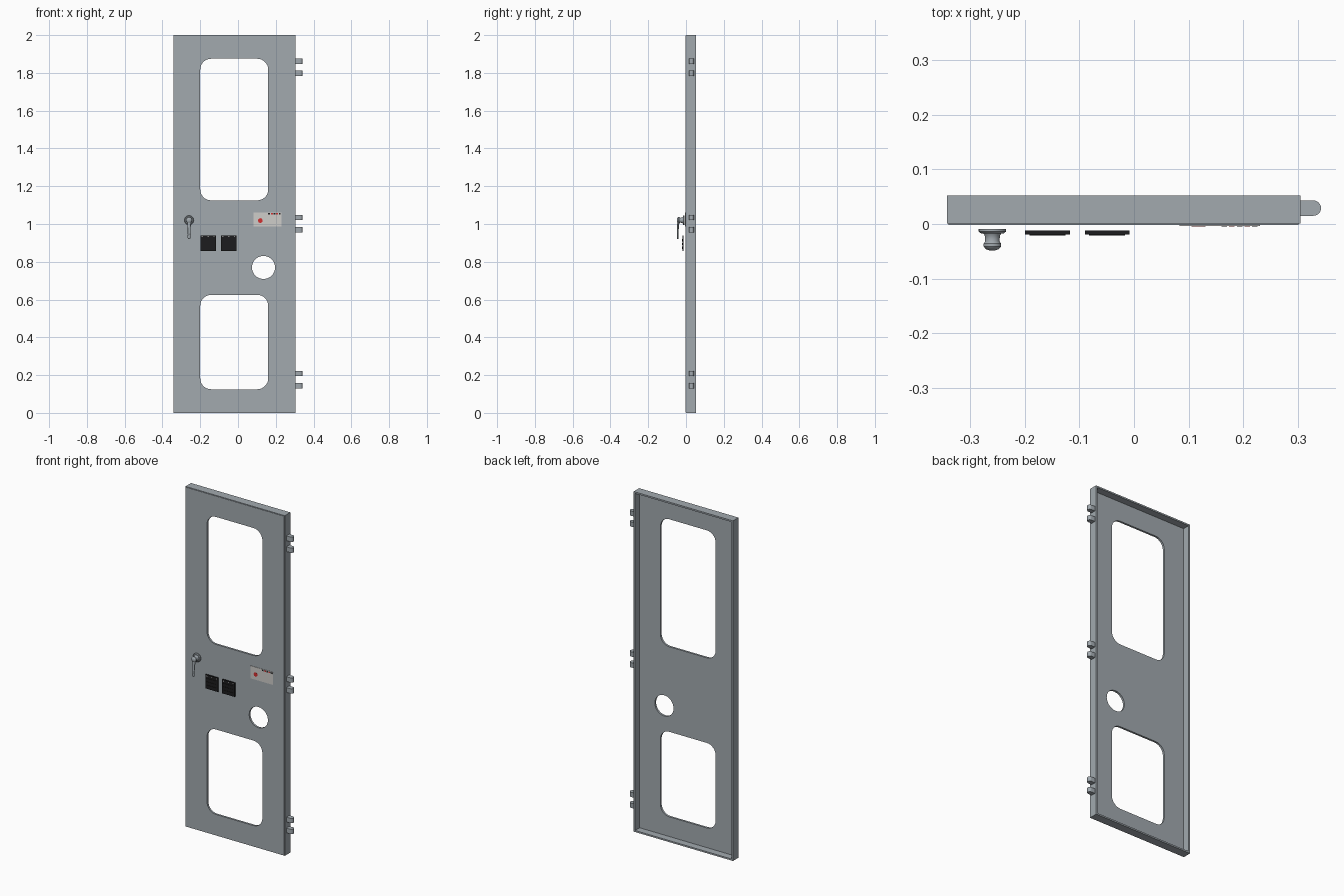
import bpy, bmesh, math
from mathutils import Matrix, Vector

if "Cube" in bpy.data.objects:
    bpy.data.objects.remove(bpy.data.objects["Cube"])


def material(name, rgb):
    m = bpy.data.materials.new(name)
    m.use_nodes = True
    m.diffuse_color = (*rgb, 1)
    m.node_tree.nodes["Principled BSDF"].inputs["Base Color"].default_value = (*rgb, 1)
    return m


STEEL = material("steel grey", (0.36, 0.40, 0.43))
BLACK = material("black", (0.012, 0.012, 0.013))
LABEL = material("label grey", (0.62, 0.61, 0.59))
RED = material("red", (0.65, 0.03, 0.03))
WHITE = material("white", (0.8, 0.8, 0.8))


def finish(name, bm, mat, smooth=False):
    bmesh.ops.recalc_face_normals(bm, faces=bm.faces)
    mesh = bpy.data.meshes.new(name)
    bm.to_mesh(mesh)
    bm.free()
    mesh.materials.append(mat)
    ob = bpy.data.objects.new(name, mesh)
    bpy.context.collection.objects.link(ob)
    if smooth:
        bpy.ops.object.select_all(action='DESELECT')
        ob.select_set(True)
        bpy.context.view_layer.objects.active = ob
        bpy.ops.object.shade_smooth_by_angle(angle=math.radians(35))
    return ob


def box_mesh(x, y, z):
    bm = bmesh.new()
    size = [b - a for a, b in (x, y, z)]
    mid = Vector([(a + b) / 2 for a, b in (x, y, z)])
    bmesh.ops.create_cube(bm, size=1, matrix=Matrix.Translation(mid) @ Matrix.Diagonal((*size, 1)))
    return bm


def box(name, x, y, z, mat):
    return finish(name, box_mesh(x, y, z), mat)


def extrude(name, points, vec, mat, smooth=True):
    """Prism from a closed outline."""
    bm = bmesh.new()
    face = bm.faces.new([bm.verts.new(p) for p in points])
    top = bmesh.ops.extrude_face_region(bm, geom=[face])["geom"]
    bmesh.ops.translate(bm, vec=vec, verts=[v for v in top if isinstance(v, bmesh.types.BMVert)])
    return finish(name, bm, mat, smooth)


def rounded(x, z, r, steps=8):
    """Rounded rectangle outline as (x, z) pairs."""
    corners = [(x[1] - r, z[1] - r), (x[0] + r, z[1] - r), (x[0] + r, z[0] + r), (x[1] - r, z[0] + r)]
    out = []
    for k, (cx, cz) in enumerate(corners):
        for i in range(steps):
            a = math.pi / 2 * (k + i / (steps - 1))
            out.append((cx + r * math.cos(a), cz + r * math.sin(a)))
    return out


def circle(cx, cz, r, n=40):
    return [(cx + r * math.cos(2 * math.pi * i / n), cz + r * math.sin(2 * math.pi * i / n)) for i in range(n)]


def lathe(name, cx, cz, profile, mat, n=28):
    """Turn (radius, y) pairs around an axis along y."""
    bm = bmesh.new()
    rings = [[bm.verts.new((px, y, pz)) for px, pz in circle(cx, cz, r, n)] for r, y in profile]
    for a, b in zip(rings, rings[1:]):
        for i in range(n):
            j = (i + 1) % n
            bm.faces.new((a[i], a[j], b[j], b[i]))
    bm.faces.new(rings[0])
    bm.faces.new(rings[-1])
    return finish(name, bm, mat, True)


# Door: a shallow tray open at the back, with chamfered front edges
FRONT, BACK, SKIN = -0.002, 0.052, 0.012
bm = box_mesh((-0.342, 0.304), (FRONT, BACK), (0, 2))
front = min(bm.faces, key=lambda f: f.calc_center_median().y)
bmesh.ops.bevel(bm, geom=list(front.edges), offset=0.003, segments=2, affect='EDGES')
back = max(bm.faces, key=lambda f: f.calc_center_median().y)
bmesh.ops.inset_region(bm, faces=[back], thickness=0.013)
floor = bmesh.ops.extrude_face_region(bm, geom=[back])["geom"]
bmesh.ops.translate(bm, vec=(0, FRONT + SKIN - BACK, 0),
                    verts=[v for v in floor if isinstance(v, bmesh.types.BMVert)])
bmesh.ops.delete(bm, geom=[f for f in bm.faces if f == back], context='FACES_ONLY')
door = finish("door_panel", bm, STEEL)

# Window openings and round port
openings = [rounded((-0.20, 0.16), (1.125, 1.875), 0.058),
            rounded((-0.20, 0.16), (0.125, 0.625), 0.058),
            circle(0.135, 0.77, 0.061)]
for outline in openings:
    cutter = extrude("cutter", [(x, -0.1, z) for x, z in outline], (0, 0.2, 0), STEEL, False)
    cutter.hide_render = True
    mod = door.modifiers.new("opening", 'BOOLEAN')
    mod.operation, mod.solver, mod.object = 'DIFFERENCE', 'EXACT', cutter
    bpy.context.view_layer.objects.active = door
    bpy.ops.object.modifier_apply(modifier=mod.name)
    bpy.data.objects.remove(cutter)
bpy.ops.object.select_all(action='DESELECT')
door.select_set(True)
bpy.ops.object.shade_smooth_by_angle(angle=math.radians(30))

# Hinge knuckles: paired tabs with a round outer end
HY, HR = 0.029, 0.014
arc = [(0.328 + HR * math.cos(a), HY + HR * math.sin(a))
       for a in (math.pi * (i / 12 - 0.5) for i in range(13))]
tab = [(0.30, HY - HR)] + arc + [(0.30, HY + HR)]
for place, zc in (("lower", 0.176), ("middle", 1.002), ("upper", 1.83)):
    for side, dz in (("bottom", -0.032), ("top", 0.032)):
        extrude(f"{place}_hinge_{side}", [(x, y, zc + dz - HR) for x, y in tab], (0, 0, 2 * HR), STEEL)

# Handle: rosette, neck and tapered lever
HX, HZ = -0.259, 1.02
lathe("handle_rosette", HX, HZ, [(0.025, -0.009), (0.025, -0.014), (0.021, -0.017)], STEEL)
lathe("handle_neck", HX, HZ, [(0.017, -0.016), (0.014, -0.021), (0.013, -0.031), (0.015, -0.035)], STEEL)
lathe("handle_head", HX, HZ, [(0.013, -0.032), (0.016, -0.036), (0.016, -0.041), (0.012, -0.046), (0.006, -0.048)], STEEL)
bm = bmesh.new()
rings = []
for z, hw, y0, y1 in ((1.015, 0.012, -0.046, -0.034), (0.98, 0.008, -0.047, -0.038),
                      (0.945, 0.007, -0.048, -0.040), (0.927, 0.008, -0.048, -0.040),
                      (0.92, 0.004, -0.046, -0.041)):
    rings.append([bm.verts.new((HX + hw * math.cos(a), (y0 + y1) / 2 + (y1 - y0) / 2 * math.sin(a), z))
                  for a in (math.pi * i / 6 for i in range(12))])
for a, b in zip(rings, rings[1:]):
    for i in range(12):
        bm.faces.new((a[i], a[(i + 1) % 12], b[(i + 1) % 12], b[i]))
bm.faces.new(rings[0])
bm.faces.new(rings[-1])
finish("handle_lever", bm, STEEL, True)

# Two black control plates with rows of ridges and small white marks
for side, x0 in (("right", -0.199), ("left", -0.09)):
    x1 = x0 + 0.082
    box(f"{side}_control_plate", (x0, x1), (-0.019, -0.012), (0.858, 0.94), BLACK)
    for i in range(3):
        z = 0.868 + i * 0.02
        box(f"{side}_plate_ridge_{i + 1}", (x0 + 0.008, x1 - 0.008), (-0.021, -0.018), (z, z + 0.012), BLACK)
    for i, x in enumerate((x0 + 0.006, x0 + 0.038, x1 - 0.014)):
        box(f"{side}_plate_mark_{i + 1}", (x, x + 0.007), (-0.0195, -0.0185), (0.931, 0.934), WHITE)

# Notice plate with a red spot and a broken stripe
box("notice_plate", (0.083, 0.23), (-0.004, -0.001), (0.987, 1.061), LABEL)
extrude("notice_spot", [(x, -0.0048, z) for x, z in circle(0.118, 1.018, 0.013, 8)], (0, 0.002, 0), RED, False)
for i in range(5):
    x = 0.16 + i * 0.014
    box(f"notice_stripe_{i + 1}", (x, x + 0.010), (-0.0048, -0.003), (1.051, 1.058), RED if i % 2 else BLACK)
